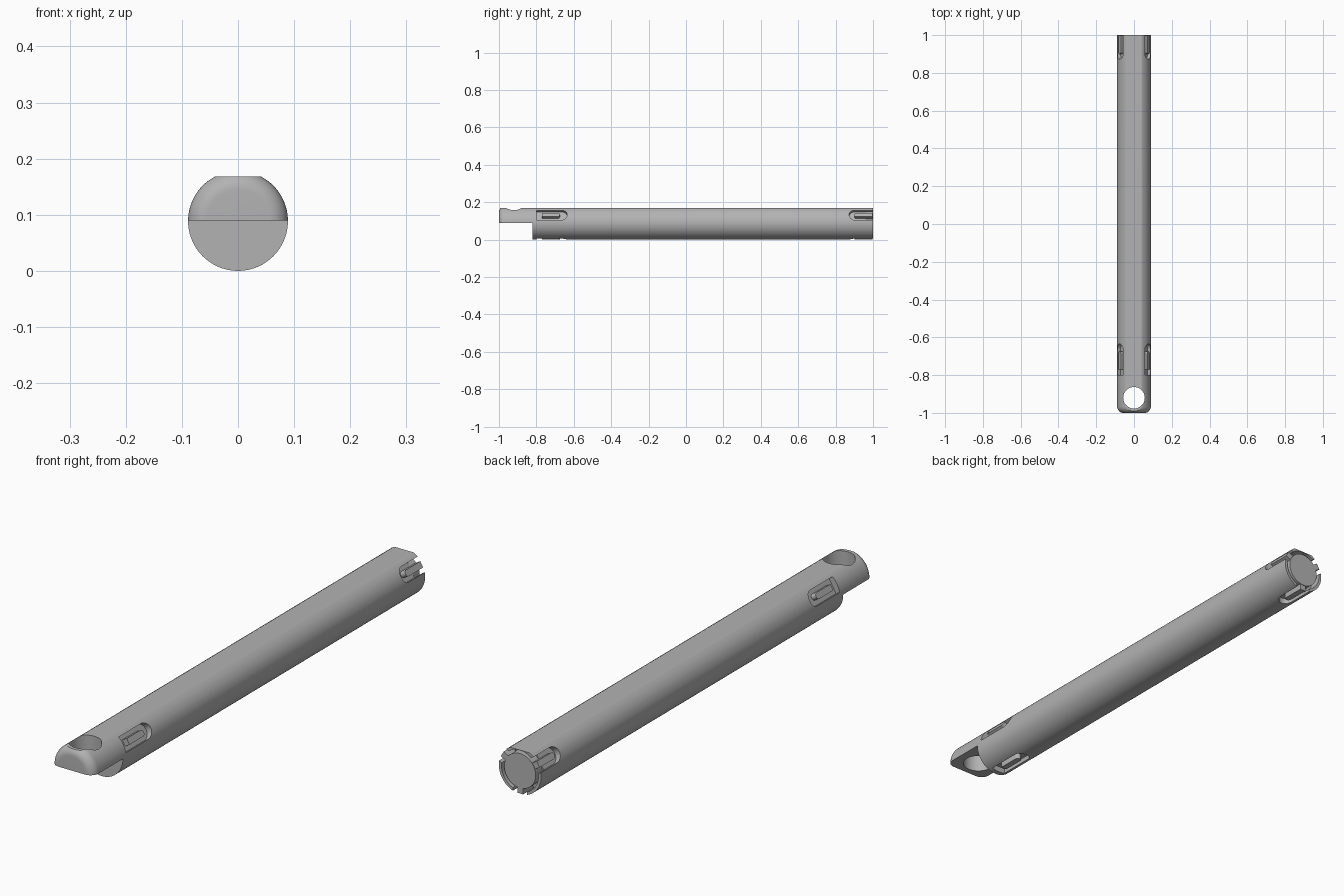
import bpy, bmesh
from math import sin, cos, pi, radians
from mathutils import Matrix, Vector

cube = bpy.data.objects.get("Cube")
if cube:
    bpy.data.objects.remove(cube, do_unlink=True)

R = 0.089           # tube radius, also the height of its axis
AXIS = Vector((0, 0, R))
CLIP_ANGLES = (30, 150, 270)

grey = bpy.data.materials.new("plain grey")
grey.use_nodes = True
grey.diffuse_color = (0.45, 0.45, 0.45, 1)
grey.node_tree.nodes["Principled BSDF"].inputs["Base Color"].default_value = (0.45, 0.45, 0.45, 1)


def make(name, bm):
    bmesh.ops.recalc_face_normals(bm, faces=bm.faces)
    mesh = bpy.data.meshes.new(name)
    bm.to_mesh(mesh)
    bm.free()
    mesh.materials.append(grey)
    ob = bpy.data.objects.new(name, mesh)
    bpy.context.collection.objects.link(ob)
    return ob


def lathe(name, profile, steps=96):
    """Turn (radius, y) points around the tube axis."""
    bm = bmesh.new()
    verts = [bm.verts.new((r, y, R)) for r, y in profile]
    edges = [bm.edges.new(p) for p in zip(verts, verts[1:])]
    if profile[0][0] > 0:
        edges.append(bm.edges.new((verts[-1], verts[0])))
    bmesh.ops.spin(bm, geom=verts + edges, cent=AXIS, axis=(0, 1, 0), angle=2 * pi, steps=steps)
    bmesh.ops.remove_doubles(bm, verts=bm.verts, dist=1e-5)
    return make(name, bm)


def box(name, lo, hi):
    bm = bmesh.new()
    lo, hi = Vector(lo), Vector(hi)
    bmesh.ops.create_cube(bm, size=1, matrix=Matrix.Translation((lo + hi) / 2) @ Matrix.Diagonal((*(hi - lo), 1)))
    return make(name, bm)


def prism(name, outline, low, high, angle):
    """Raise a (tangent, y) outline radially, then turn it to its clip angle."""
    bm = bmesh.new()
    face = bm.faces.new([bm.verts.new((low, y, t)) for t, y in outline])
    out = bmesh.ops.extrude_face_region(bm, geom=[face])["geom"]
    bmesh.ops.translate(bm, vec=(high - low, 0, 0), verts=[v for v in out if isinstance(v, bmesh.types.BMVert)])
    turn = Matrix.Translation(AXIS) @ Matrix.Rotation(-radians(angle), 4, 'Y')
    bmesh.ops.transform(bm, matrix=turn, verts=bm.verts)
    return make(name, bm)


def rounded_strip(half, square_y, round_y, steps=12):
    """Strip outline with one square end and one round end."""
    side = 1 if round_y > square_y else -1
    centre = round_y - side * half
    arc = [(half * cos(pi * i / steps), centre + side * half * sin(pi * i / steps)) for i in range(steps + 1)]
    return [(half, square_y)] + arc + [(-half, square_y)]


def cut(target, cutters):
    for c in cutters:
        c.hide_render = True
        mod = target.modifiers.new("cut", 'BOOLEAN')
        mod.operation, mod.solver, mod.object = 'DIFFERENCE', 'EXACT', c
    bpy.context.view_layer.update()
    result = bpy.data.meshes.new_from_object(target.evaluated_get(bpy.context.evaluated_depsgraph_get()))
    target.modifiers.clear()
    target.data = result
    for c in cutters:
        bpy.data.objects.remove(c, do_unlink=True)


def smooth(ob):
    bpy.ops.object.select_all(action='DESELECT')
    ob.select_set(True)
    bpy.context.view_layer.objects.active = ob
    bpy.ops.object.shade_smooth_by_angle(angle=radians(30))


# tube with a rounded nose
fillet = 0.033
nose = [(R - fillet + fillet * sin(a), -1 + fillet - fillet * cos(a)) for a in [pi / 2 * i / 10 for i in range(11)]]
tube = lathe("tube_body", [(0, -1)] + nose + [(R, 1), (0, 1)])

cutters = [
    box("top_flat_cutter", (-0.2, -1.2, 0.168), (0.2, 1.2, 0.3)),
    box("nose_step_cutter", (-0.2, -1.2, -0.1), (0.2, -0.82, R + 0.0005)),
    lathe("end_groove_cutter", [(0.066, 0.96), (0.078, 0.96), (0.078, 1.05), (0.066, 1.05)]),
]

# eyelet through the nose
bm = bmesh.new()
bmesh.ops.create_cone(bm, cap_ends=True, segments=64, radius1=0.057, radius2=0.057, depth=0.5,
                      matrix=Matrix.Translation((0, -0.92, R)))
cutters.append(make("eyelet_cutter", bm))

# clip slots at both ends
for a in CLIP_ANGLES:
    cutters.append(prism("front_slot_cutter", rounded_strip(0.03, -0.8, -0.635), 0.066, 0.15, a))
    cutters.append(prism("back_slot_cutter", rounded_strip(0.03, 1.05, 0.872), 0.066, 0.15, a))
cut(tube, cutters)
smooth(tube)

# spring clips standing in the slots
for i, a in enumerate(CLIP_ANGLES):
    for end, square_y, round_y in (("front", -0.77, -0.675), ("back", 0.998, 0.9)):
        clip = prism(f"{end}_clip_{i + 1}", rounded_strip(0.012, square_y, round_y, 8), 0.06, 0.0875, a)
        smooth(clip)
